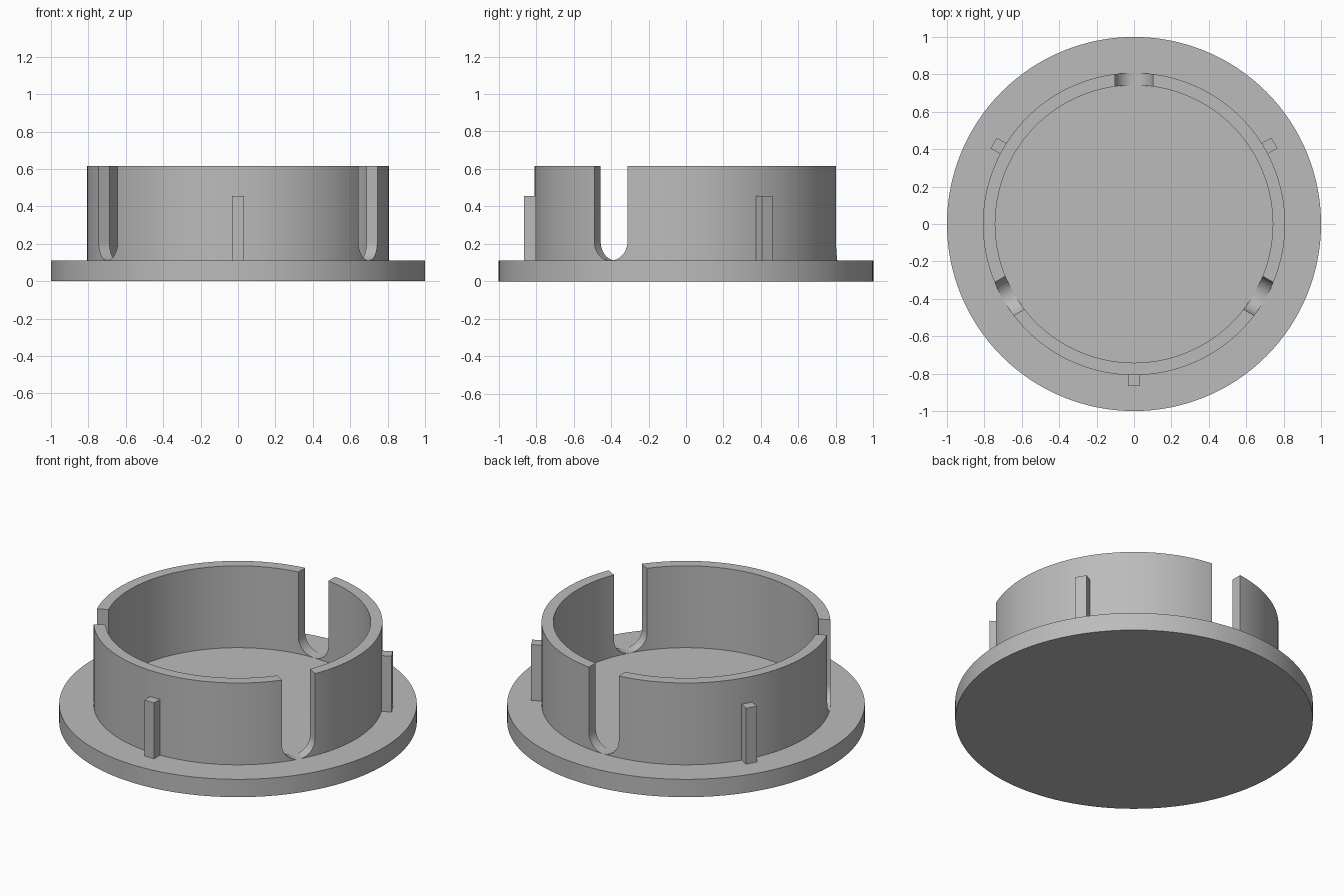
import bpy, bmesh, math
from mathutils import Matrix, Vector

SEGMENTS = 128
BASE_TOP, WALL_TOP = 0.11, 0.615
OUTER, INNER = 0.808, 0.742

if "Cube" in bpy.data.objects:
    bpy.data.objects.remove(bpy.data.objects["Cube"], do_unlink=True)

grey = bpy.data.materials.new("plain_grey")
grey.use_nodes = True
grey.diffuse_color = (0.5, 0.5, 0.5, 1)
grey.node_tree.nodes["Principled BSDF"].inputs["Base Color"].default_value = (0.5, 0.5, 0.5, 1)


def make_object(name, bm):
    bmesh.ops.recalc_face_normals(bm, faces=bm.faces)
    mesh = bpy.data.meshes.new(name)
    bm.to_mesh(mesh)
    bm.free()
    mesh.materials.append(grey)
    obj = bpy.data.objects.new(name, mesh)
    bpy.context.collection.objects.link(obj)
    return obj


def smooth(obj):
    bpy.ops.object.select_all(action="DESELECT")
    obj.select_set(True)
    bpy.context.view_layer.objects.active = obj
    bpy.ops.object.shade_smooth_by_angle(angle=math.radians(30))


def prism(bm, outline, offset):
    """Extrude a closed outline along an offset."""
    face = bm.faces.new([bm.verts.new(p) for p in outline])
    result = bmesh.ops.extrude_face_region(bm, geom=[face], use_keep_orig=True)
    verts = [v for v in result["geom"] if isinstance(v, bmesh.types.BMVert)]
    bmesh.ops.translate(bm, verts=verts, vec=offset)
    return list(face.verts) + verts


# Base flange
bm = bmesh.new()
bmesh.ops.create_cone(bm, cap_ends=True, segments=SEGMENTS, radius1=1, radius2=1,
                      depth=BASE_TOP, matrix=Matrix.Translation((0, 0, BASE_TOP / 2)))
smooth(make_object("base_flange", bm))

# Ring wall, rooted slightly inside the flange
bm = bmesh.new()
loops = []
for radius, z in ((INNER, 0.06), (OUTER, 0.06), (OUTER, WALL_TOP), (INNER, WALL_TOP)):
    angles = [math.tau * i / SEGMENTS for i in range(SEGMENTS)]
    loops.append([bm.verts.new((radius * math.cos(a), radius * math.sin(a), z)) for a in angles])
for k, low in enumerate(loops):
    high = loops[(k + 1) % len(loops)]
    for i in range(SEGMENTS):
        j = (i + 1) % SEGMENTS
        bm.faces.new((low[i], low[j], high[j], high[i]))
wall = make_object("ring_wall", bm)

# Round-bottomed slots cut through the wall
bm = bmesh.new()
half = 0.102
arc = [math.pi + math.pi * i / 24 for i in range(25)]
outline = [Vector((0.6, half * math.cos(a), BASE_TOP + half + half * math.sin(a))) for a in arc]
outline += [Vector((0.6, half, 0.8)), Vector((0.6, -half, 0.8))]
for degrees in (90, 210, 330):
    verts = prism(bm, outline, (0.35, 0, 0))
    bmesh.ops.rotate(bm, verts=verts, matrix=Matrix.Rotation(math.radians(degrees), 3, "Z"))
cutter = make_object("slot_cutter", bm)
cutter.hide_render = True
cut = wall.modifiers.new("slots", "BOOLEAN")
cut.operation = "DIFFERENCE"
cut.solver = "EXACT"
cut.object = cutter
bpy.ops.object.select_all(action="DESELECT")
wall.select_set(True)
bpy.context.view_layer.objects.active = wall
bpy.ops.object.modifier_apply(modifier=cut.name)
bpy.data.objects.remove(cutter, do_unlink=True)
smooth(wall)

# Upright grip ribs between the slots
for name, degrees in (("rib_left", 30), ("rib_right", 150), ("rib_front", 270)):
    bm = bmesh.new()
    w = 0.033
    foot = [(0.78, -w, BASE_TOP), (0.866, -w, BASE_TOP), (0.866, w, BASE_TOP), (0.78, w, BASE_TOP)]
    prism(bm, foot, (0, 0, 0.345))
    bmesh.ops.rotate(bm, verts=bm.verts, matrix=Matrix.Rotation(math.radians(degrees), 3, "Z"))
    make_object(name, bm)
